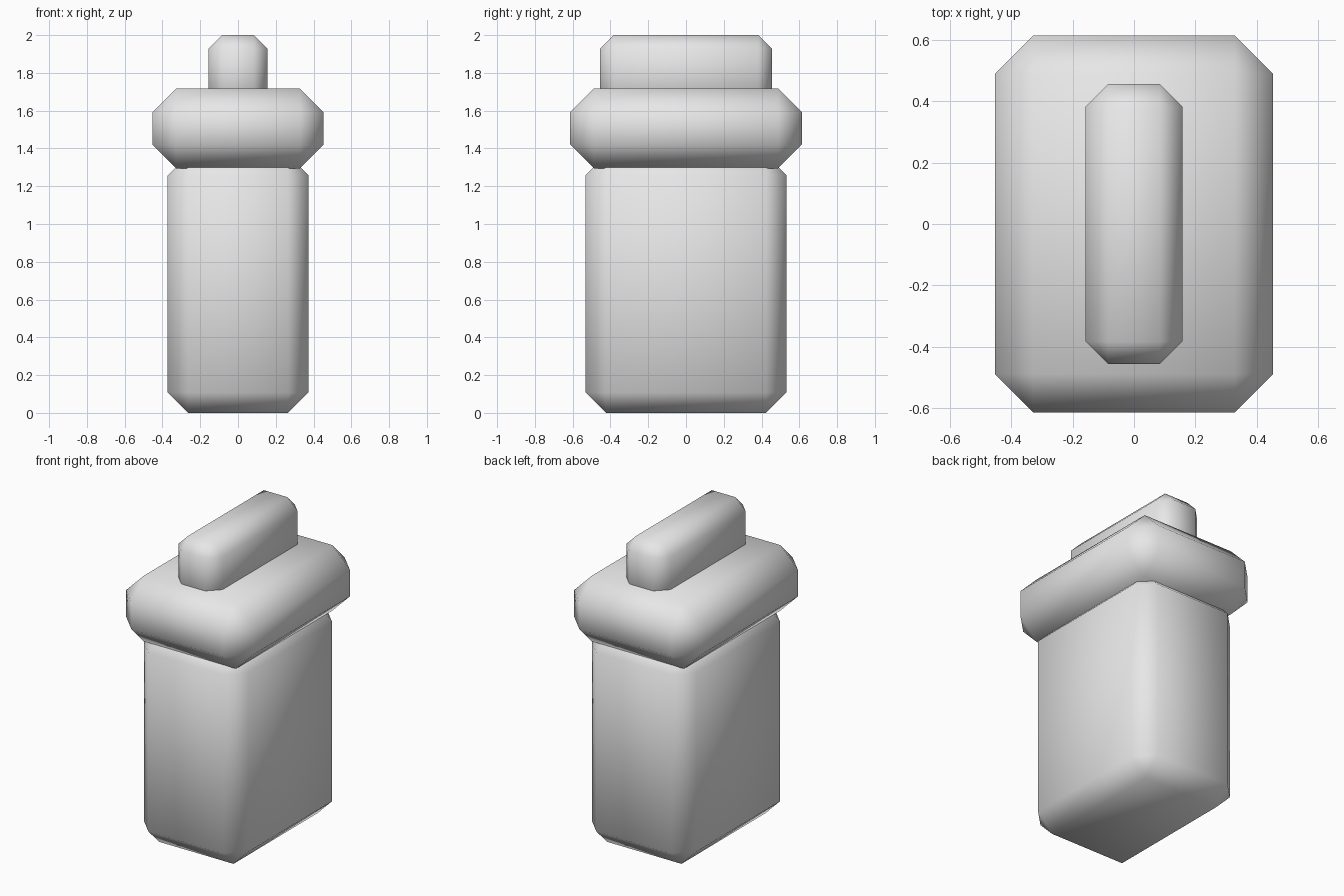
import bpy
import bmesh

if "Cube" in bpy.data.objects:
    bpy.data.objects.remove(bpy.data.objects["Cube"])

grey = bpy.data.materials.new("plain grey")
grey.diffuse_color = (0.8, 0.8, 0.8, 1.0)
grey.use_nodes = True
grey.node_tree.nodes["Principled BSDF"].inputs["Base Color"].default_value = grey.diffuse_color


def chamfered_box(name, half_x, half_y, z_low, z_high, chamfer):
    """Smooth-shaded box with a single-segment chamfer on every edge."""
    bm = bmesh.new()
    bmesh.ops.create_cube(bm, size=2.0)
    for v in bm.verts:
        v.co.x *= half_x
        v.co.y *= half_y
        v.co.z = z_high if v.co.z > 0 else z_low
    bmesh.ops.bevel(bm, geom=bm.edges[:], offset=chamfer, segments=1,
                    affect='EDGES', offset_type='OFFSET')
    for f in bm.faces:
        f.smooth = True
    mesh = bpy.data.meshes.new(name)
    bm.to_mesh(mesh)
    bm.free()
    mesh.materials.append(grey)
    obj = bpy.data.objects.new(name, mesh)
    bpy.context.collection.objects.link(obj)
    return obj


# Tall container, its top chamfer tucked into the lid
chamfered_box("body", 0.373, 0.532, 0.0, 1.365, 0.108)
# Wide overhanging lid
chamfered_box("lid", 0.453, 0.613, 1.295, 1.717, 0.125)
# Long grip bar, its base sunk into the lid
chamfered_box("handle", 0.157, 0.455, 1.60, 2.0, 0.073)
